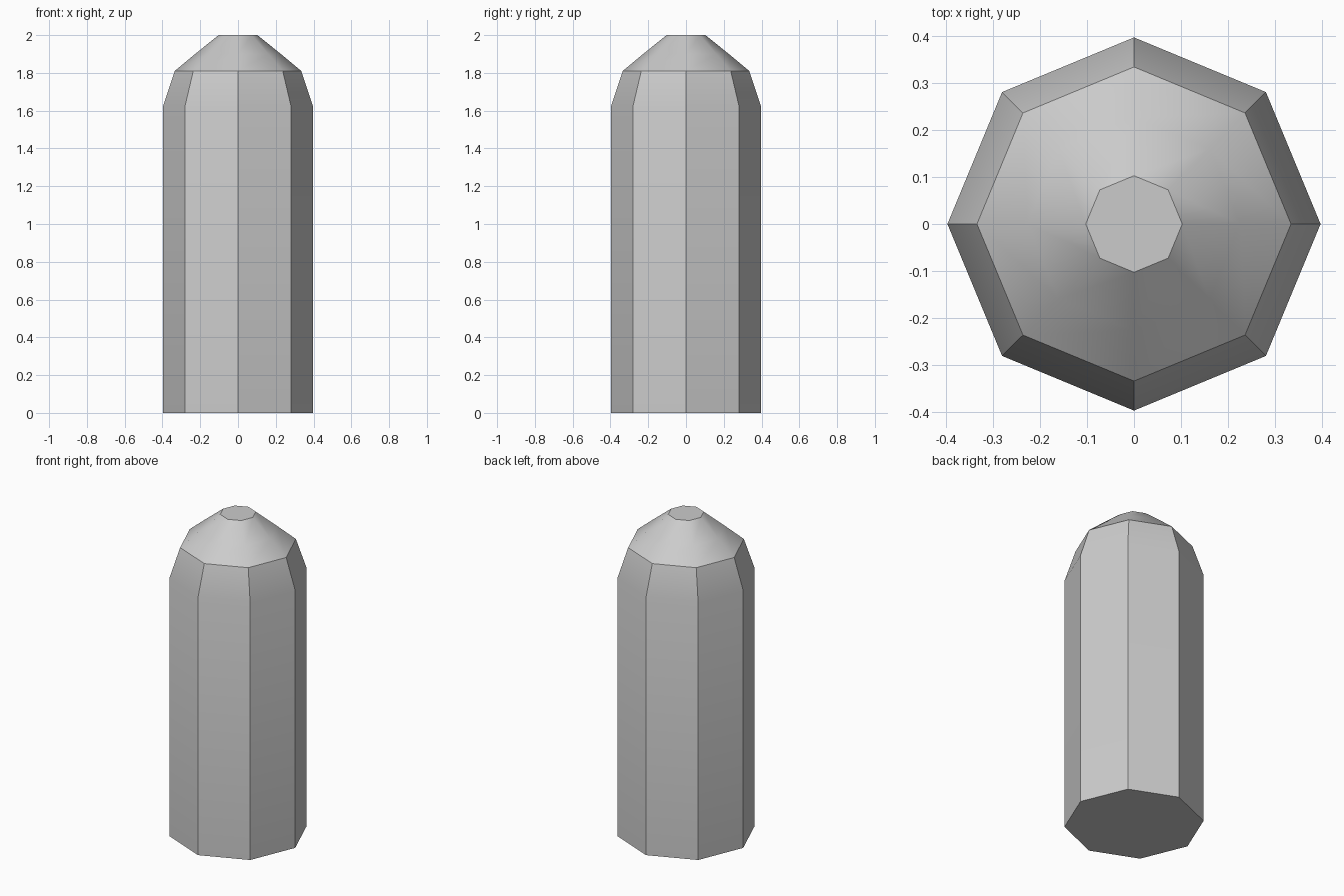
import bpy, bmesh
from math import cos, sin, pi, radians

if "Cube" in bpy.data.objects:
    bpy.data.objects.remove(bpy.data.objects["Cube"])

SIDES = 8
# (radius, height): straight shaft, then faceted dome with a flat tip
PROFILE = [(0.398, 0.0), (0.398, 1.62), (0.335, 1.81), (0.227, 1.90), (0.103, 2.0)]

# Octagonal rounded post
bm = bmesh.new()
rings = [[bm.verts.new((r * cos(2 * pi * i / SIDES), r * sin(2 * pi * i / SIDES), z))
          for i in range(SIDES)] for r, z in PROFILE]
for lower, upper in zip(rings, rings[1:]):
    for i in range(SIDES):
        j = (i + 1) % SIDES
        bm.faces.new((lower[i], lower[j], upper[j], upper[i]))

# Bottom and tip caps
bm.faces.new(rings[0][::-1])
bm.faces.new(rings[-1])

mesh = bpy.data.meshes.new("rounded_post")
bm.to_mesh(mesh)
bm.free()
post = bpy.data.objects.new("rounded_post", mesh)
bpy.context.collection.objects.link(post)

# Smooth dome, crisp shaft edges
bpy.context.view_layer.objects.active = post
post.select_set(True)
bpy.ops.object.shade_smooth_by_angle(angle=radians(30))
